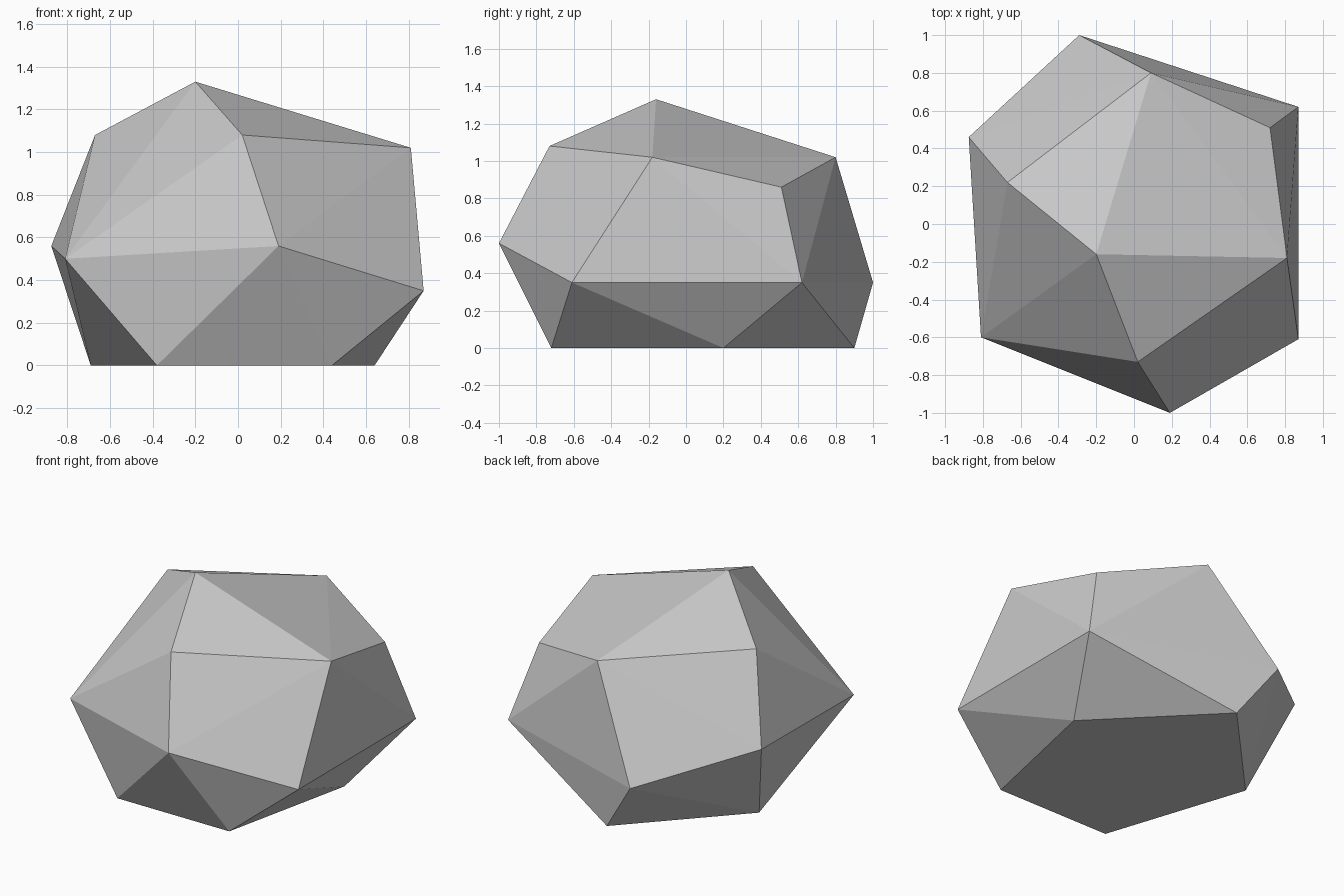
import bpy
import bmesh

default_cube = bpy.data.objects.get("Cube")
if default_cube:
    bpy.data.objects.remove(default_cube, do_unlink=True)


def flat_material(name, colour):
    material = bpy.data.materials.new(name)
    material.use_nodes = True
    material.diffuse_color = colour
    shader = material.node_tree.nodes["Principled BSDF"]
    shader.inputs["Base Color"].default_value = colour
    shader.inputs["Roughness"].default_value = 1
    return material


# Corners of the boulder, grouped by level
crown = [(-.2, -.16, 1.33), (.02, -.73, 1.08), (-.67, .22, 1.08),
         (.81, -.18, 1.02), (.09, .8, 1.02), (.72, .51, .86)]
waist = [(.19, -1, .56), (-.875, .46, .56), (-.81, -.6, .5),
         (.87, -.61, .35), (.87, .62, .35), (-.29, 1, .35)]
base = [(-.38, -.72, 0), (.44, -.72, 0), (.64, .2, 0),
        (-.05, .9, 0), (-.69, .22, 0)]

# Faceted stone skin stretched around the corners
bm = bmesh.new()
for corner in crown + waist + base:
    bm.verts.new(corner)
bmesh.ops.convex_hull(bm, input=bm.verts[:])

# Join the flat underside into one face
underside = [face for face in bm.faces
             if all(vert.co.z < .001 for vert in face.verts)]
if len(underside) > 1:
    bmesh.ops.dissolve_faces(bm, faces=underside)
bmesh.ops.recalc_face_normals(bm, faces=bm.faces[:])
for face in bm.faces:
    face.smooth = False

mesh = bpy.data.meshes.new("boulder")
bm.to_mesh(mesh)
bm.free()
mesh.materials.append(flat_material("stone grey", (.58, .58, .58, 1)))
boulder = bpy.data.objects.new("boulder", mesh)
bpy.context.collection.objects.link(boulder)
